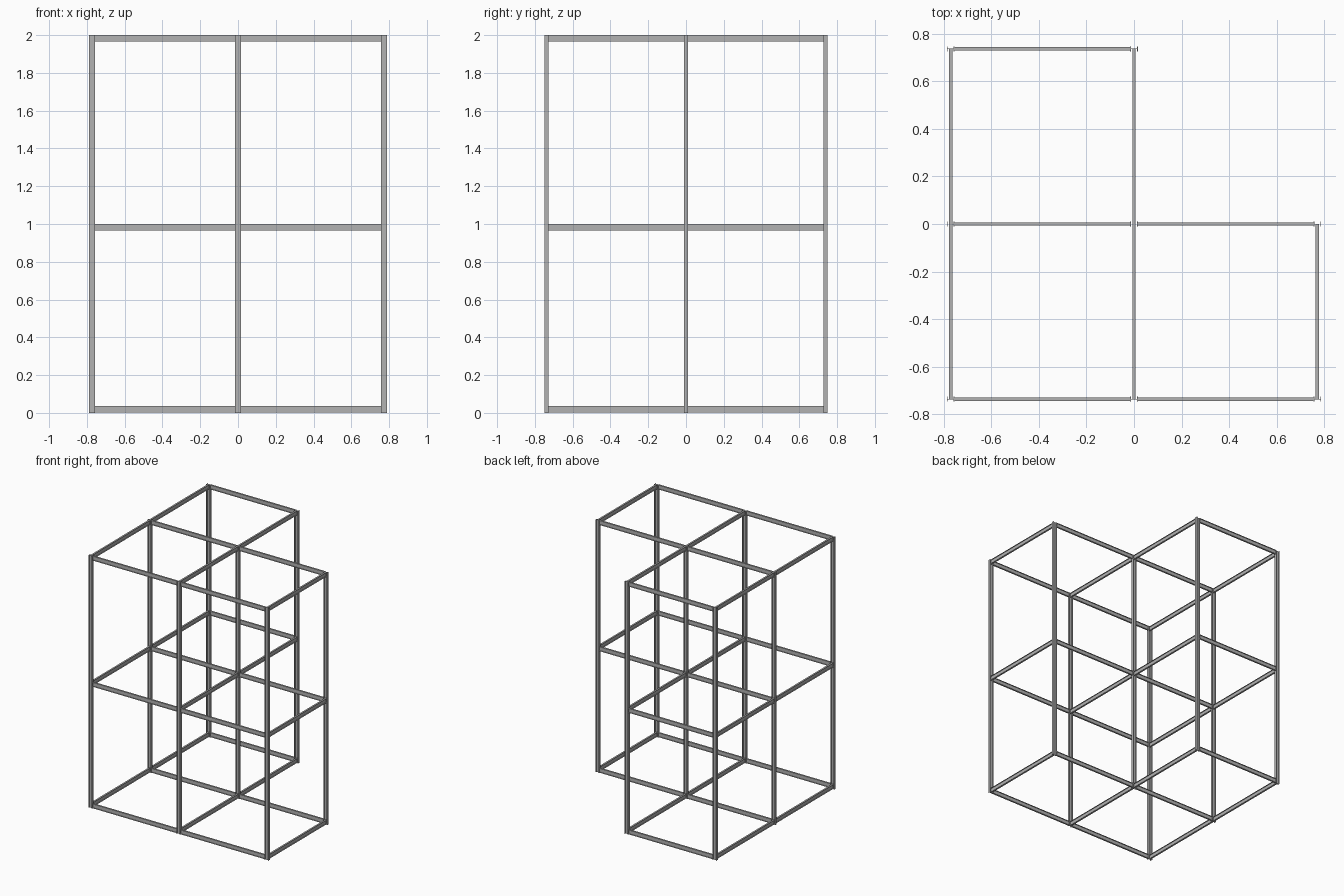
import bpy, bmesh
from mathutils import Matrix, Vector

cube = bpy.data.objects.get("Cube")
if cube:
    bpy.data.objects.remove(cube, do_unlink=True)

steel = bpy.data.materials.new("grey_steel")
steel.use_nodes = True
GREY = (0.45, 0.45, 0.45, 1)
steel.diffuse_color = GREY
steel.node_tree.nodes["Principled BSDF"].inputs["Base Color"].default_value = GREY


def i_beam(name, start, end, depth_dir, depth, width, flange, web):
    """Extrude an I-section from start to end; depth_dir runs along the web."""
    start, end = Vector(start), Vector(end)
    along = (end - start).normalized()
    up = Vector(depth_dir)
    side = up.cross(along)
    d, w, t = depth / 2, width / 2, web / 2
    half = [(w, -d), (w, flange - d), (t, flange - d),
            (t, d - flange), (w, d - flange), (w, d)]
    outline = half + [(-a, b) for a, b in reversed(half)]
    bm = bmesh.new()
    face = bm.faces.new([bm.verts.new(start + side * a + up * b) for a, b in outline])
    grown = bmesh.ops.extrude_face_region(bm, geom=[face], use_keep_orig=True)
    verts = [v for v in grown["geom"] if isinstance(v, bmesh.types.BMVert)]
    bmesh.ops.translate(bm, verts=verts, vec=end - start)
    bmesh.ops.recalc_face_normals(bm, faces=bm.faces)
    mesh = bpy.data.meshes.new(name)
    bm.to_mesh(mesh)
    bm.free()
    mesh.materials.append(steel)
    obj = bpy.data.objects.new(name, mesh)
    bpy.context.collection.objects.link(obj)
    return obj


# Column grid, with one corner bay left out of the L-shaped plan
XS = (-0.772, 0, 0.772)
YS = (-0.7375, 0, 0.7375)
COL_DEPTH, COL_WIDTH = 0.032, 0.021
BEAM_DEPTH, BEAM_WIDTH = 0.034, 0.014
LEVELS = {"floor": 0.037, "middle": 1.0, "roof": 2.0}
points = [(i, j) for i in range(3) for j in range(3) if (i, j) != (2, 2)]

# Columns
for i, j in points:
    i_beam(f"column_{i}_{j}", (XS[i], YS[j], 0), (XS[i], YS[j], 2), (1, 0, 0),
           COL_DEPTH, COL_WIDTH, 0.003, 0.002)

# Beams at each storey: across from flange to flange, lengthwise from web to web
for level, top in LEVELS.items():
    z = top - BEAM_DEPTH / 2
    for i, j in points:
        x, y = XS[i], YS[j]
        if (i + 1, j) in points:
            i_beam(f"{level}_cross_beam_{i}_{j}", (x + COL_DEPTH / 2, y, z),
                   (XS[i + 1] - COL_DEPTH / 2, y, z), (0, 0, 1),
                   BEAM_DEPTH, BEAM_WIDTH, 0.003, 0.002)
        if (i, j + 1) in points:
            i_beam(f"{level}_long_beam_{i}_{j}", (x, y + 0.001, z),
                   (x, YS[j + 1] - 0.001, z), (0, 0, 1),
                   BEAM_DEPTH, BEAM_WIDTH, 0.003, 0.002)
